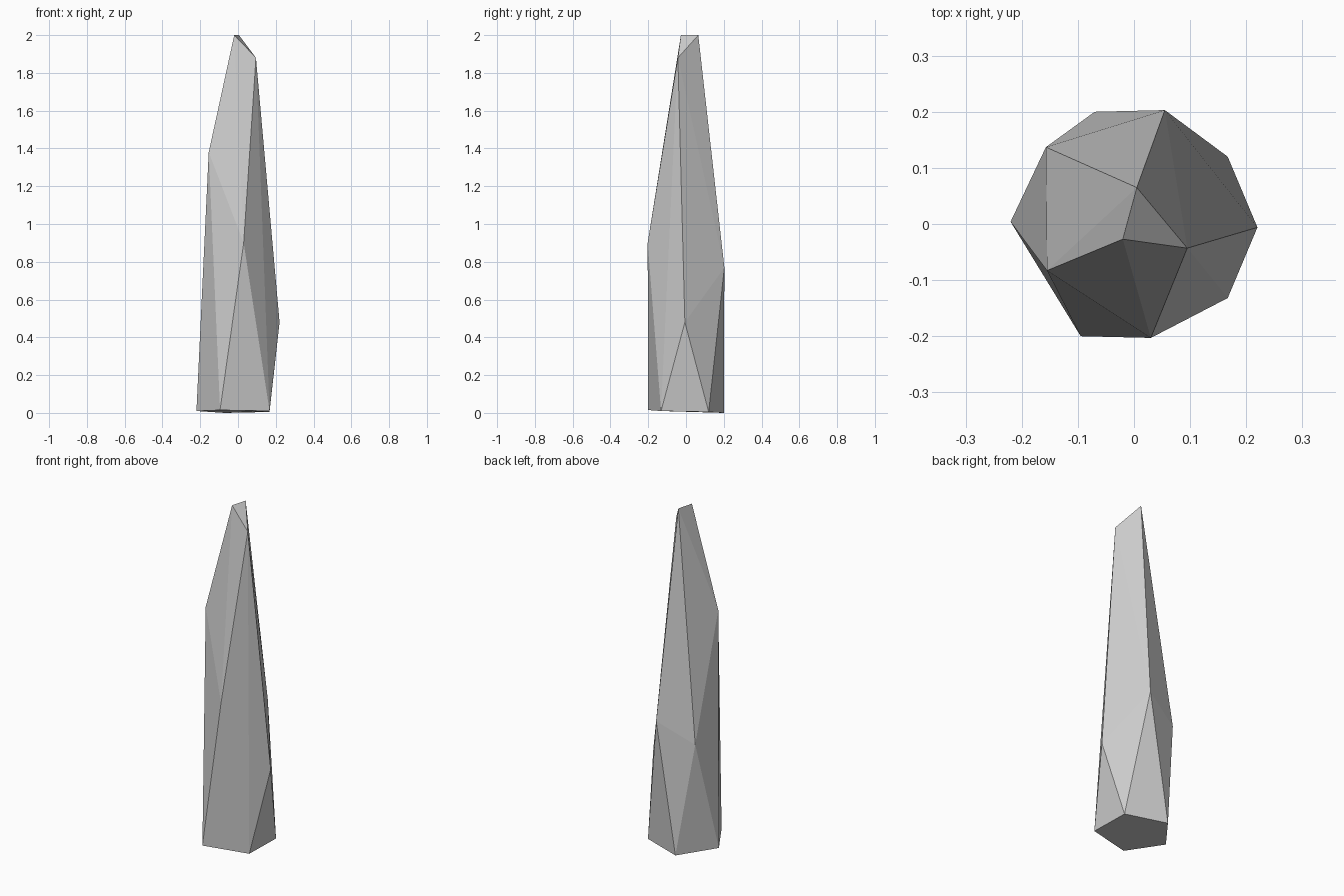
import bpy
import bmesh

# Remove the default object
default_object = bpy.data.objects.get("Cube")
if default_object:
    bpy.data.objects.remove(default_object, do_unlink=True)


def make_material(name, colour):
    material = bpy.data.materials.new(name)
    material.use_nodes = True
    material.diffuse_color = colour
    shader = material.node_tree.nodes["Principled BSDF"]
    shader.inputs["Base Color"].default_value = colour
    return material


def make_faceted_rock(name, corners, material):
    """Wrap flat facets tightly around the given corner points."""
    mesh = bpy.data.meshes.new(name)
    bm = bmesh.new()
    for corner in corners:
        bm.verts.new(corner)
    bmesh.ops.convex_hull(bm, input=bm.verts[:])
    bmesh.ops.recalc_face_normals(bm, faces=bm.faces[:])
    for face in bm.faces:
        face.smooth = False
    bm.to_mesh(mesh)
    bm.free()
    mesh.materials.append(material)
    rock = bpy.data.objects.new(name, mesh)
    bpy.context.scene.collection.objects.link(rock)
    return rock


# Five-sided foot of the pillar
base_ring = [
    (-.22, .004, .01), (-.095, -.2, .015), (.167, -.132, .01),
    (.167, .12, .005), (-.07, .2, 0),
]

# Staggered shoulders, one between each pair of foot corners
shoulder_ring = [
    (-.155, -.083, 1.38), (.03, -.203, .9), (.22, -.006, .48),
    (.055, .203, .77), (-.157, .137, .66),
]

# Small slanted cut at the peak
tip_ring = [(.005, .065, 2), (-.02, -.027, 2), (.095, -.043, 1.88)]

stone_grey = make_material("stone grey", (.6, .6, .6, 1))
make_faceted_rock("stone_pillar", base_ring + shoulder_ring + tip_ring, stone_grey)
